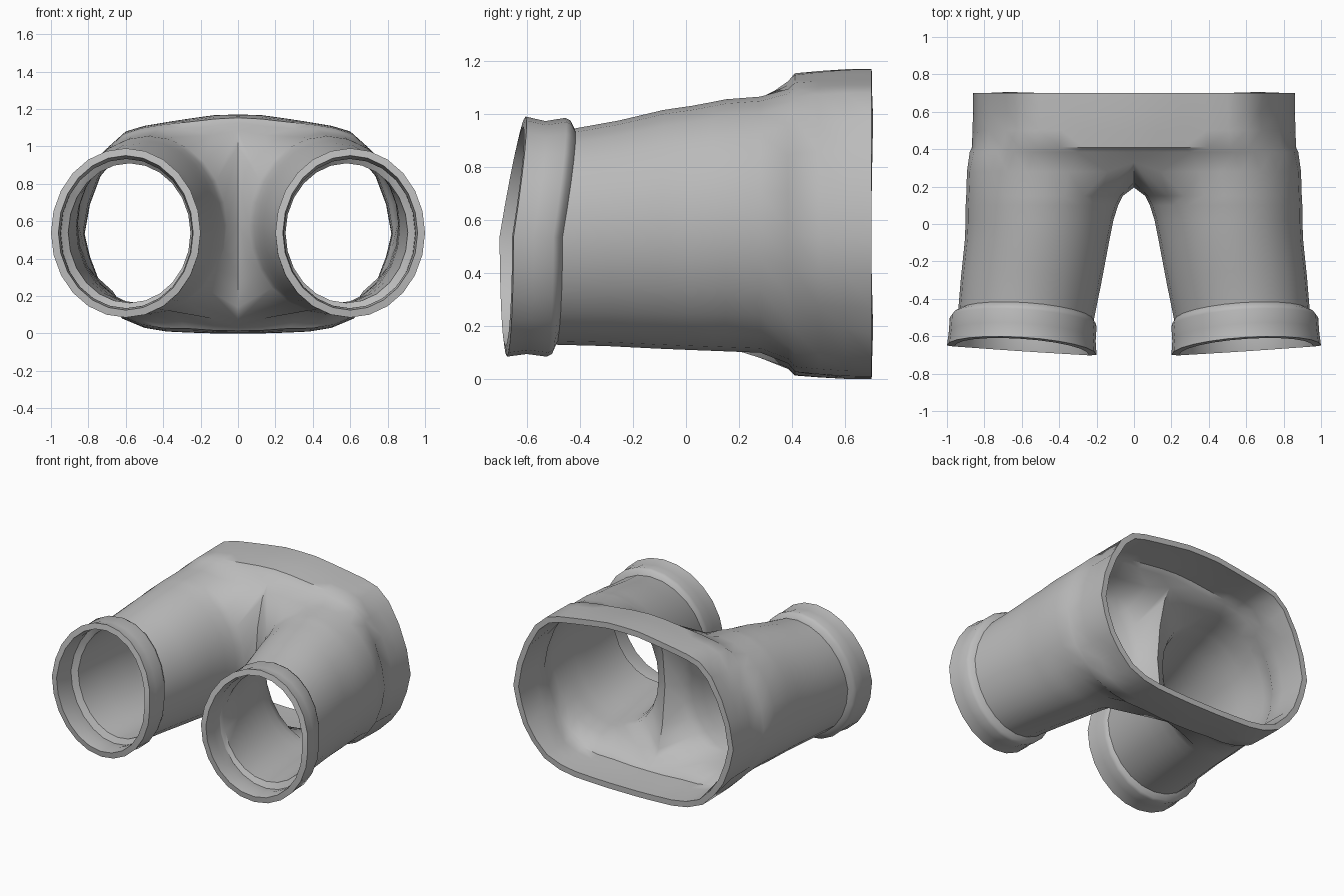
import bpy, bmesh
from math import cos, sin, radians
from mathutils import Vector

cube = bpy.data.objects.get("Cube")
if cube:
    bpy.data.objects.remove(cube)

ARC = 18      # steps over the outside of a leg, from top crotch to bottom crotch
COLS = 24     # points in a full leg ring


def ellipse(x_in, x_out, z_low, z_top):
    """Points (x, z, cos, sin) of a leg section, starting at its inner top."""
    pts = []
    for i in range(COLS):
        a = radians(135 - 15 * i)
        pts.append(((x_in + x_out) / 2 + (x_out - x_in) / 2 * cos(a),
                    (z_low + z_top) / 2 + (z_top - z_low) / 2 * sin(a), cos(a), sin(a)))
    return pts


# Leg and cuff sections: y, inner x, outer x, bottom, top
LEG = [
    (-.675, .20, 1.0, .085, .99), (-.60, .205, .99, .095, .973),
    (-.525, .20, .985, .085, .985), (-.505, .205, .97, .095, .975),
    (-.49, .215, .94, .13, .945), (-.3, .175, .925, .125, .975),
    (-.1, .135, .905, .115, 1.015), (.02, .11, .9, .11, 1.03),
    (.1, .085, .9, .107, 1.045), (.15, .06, .897, .105, 1.055),
]
# Waist edge from top centre round the hip to bottom centre
WAIST = [(0, 1.17), (.12, 1.168), (.25, 1.15), (.38, 1.13), (.5, 1.11), (.6, 1.08),
         (.69, 1.0), (.77, .86), (.83, .7), (.86, .53), (.83, .4), (.78, .27),
         (.71, .17), (.62, .08), (.5, .03), (.38, .01), (.25, .004), (.12, 0), (0, 0)]
# Crotch seam on the centre plane (y, z), from bottom to top
SEAM = [(.27, .14), (.225, .3), (.195, .58), (.22, .82), (.27, 1.0)]
# Hip rings: y, blend towards the waist edge
HIPS = [(.385, .45), (.41, .8), (.5, .9), (.6, .98), (.7, 1)]

bm = bmesh.new()

# Leg rings, slanted near the cuff
rings = []
for y, *size in LEG:
    fade = min(1, max(0, -y / .45))
    rings.append([bm.verts.new((x, y + fade * (.025 * c + .07 * max(0, s)), z))
                  for x, z, c, s in ellipse(*size)])

# Crotch ring closes the legs onto the centre plane
base = [(x, z) for x, z, c, s in ellipse(.03, .893, .1, 1.065)[:ARC + 1]]
base[0], base[1], base[-2], base[-1] = (0, 1.085), (.14, 1.06), (.14, .08), (0, .07)
crotch = []
for i, (x, z) in enumerate(base):
    y = .33 if i in (0, ARC) else .28
    crotch.append(bm.verts.new((x, y, z)))
crotch += [bm.verts.new((0, y, z)) for y, z in SEAM]
rings.append(crotch)

for r0, r1 in zip(rings, rings[1:]):
    for i in range(COLS):
        j = (i + 1) % COLS
        bm.faces.new((r0[i], r0[j], r1[j], r1[i]))

# Hip rings run open from top centre to bottom centre
last = crotch
for y, t in HIPS:
    ring = []
    for i, (b, w) in enumerate(zip(base, WAIST)):
        p = Vector(b).lerp(Vector(w), t)
        if y in (.5, .6) and i in (6, 12):      # soft dents at the hip corners
            p = p.lerp(Vector((.45, .55)), .06)
        ring.append(bm.verts.new((p.x, y, p.y)))
    for i in range(ARC):
        bm.faces.new((last[i], last[i + 1], ring[i + 1], ring[i]))
    last = ring

# Point the normals outward
bm.faces.ensure_lookup_table()
bm.normal_update()
if bm.faces[5 * COLS + 9].normal.x < 0:
    bmesh.ops.reverse_faces(bm, faces=bm.faces[:])

mesh = bpy.data.meshes.new("trouser_shell")
bm.to_mesh(mesh)
bm.free()
shell = bpy.data.objects.new("trouser_shell", mesh)
bpy.context.collection.objects.link(shell)

# Plain grey material
grey = bpy.data.materials.new("plain grey")
grey.use_nodes = True
colour = (.5, .5, .5, 1)
grey.diffuse_color = colour
grey.node_tree.nodes["Principled BSDF"].inputs["Base Color"].default_value = colour
mesh.materials.append(grey)

# Mirror to both legs and give the cloth thickness
mirror = shell.modifiers.new("mirror", 'MIRROR')
mirror.merge_threshold = .001
solid = shell.modifiers.new("thickness", 'SOLIDIFY')
solid.thickness = .04
solid.offset = -1
bpy.ops.object.select_all(action='DESELECT')
shell.select_set(True)
bpy.context.view_layer.objects.active = shell
for name in ("mirror", "thickness"):
    bpy.ops.object.modifier_apply(modifier=name)
bpy.ops.object.shade_smooth_by_angle(angle=radians(40))
